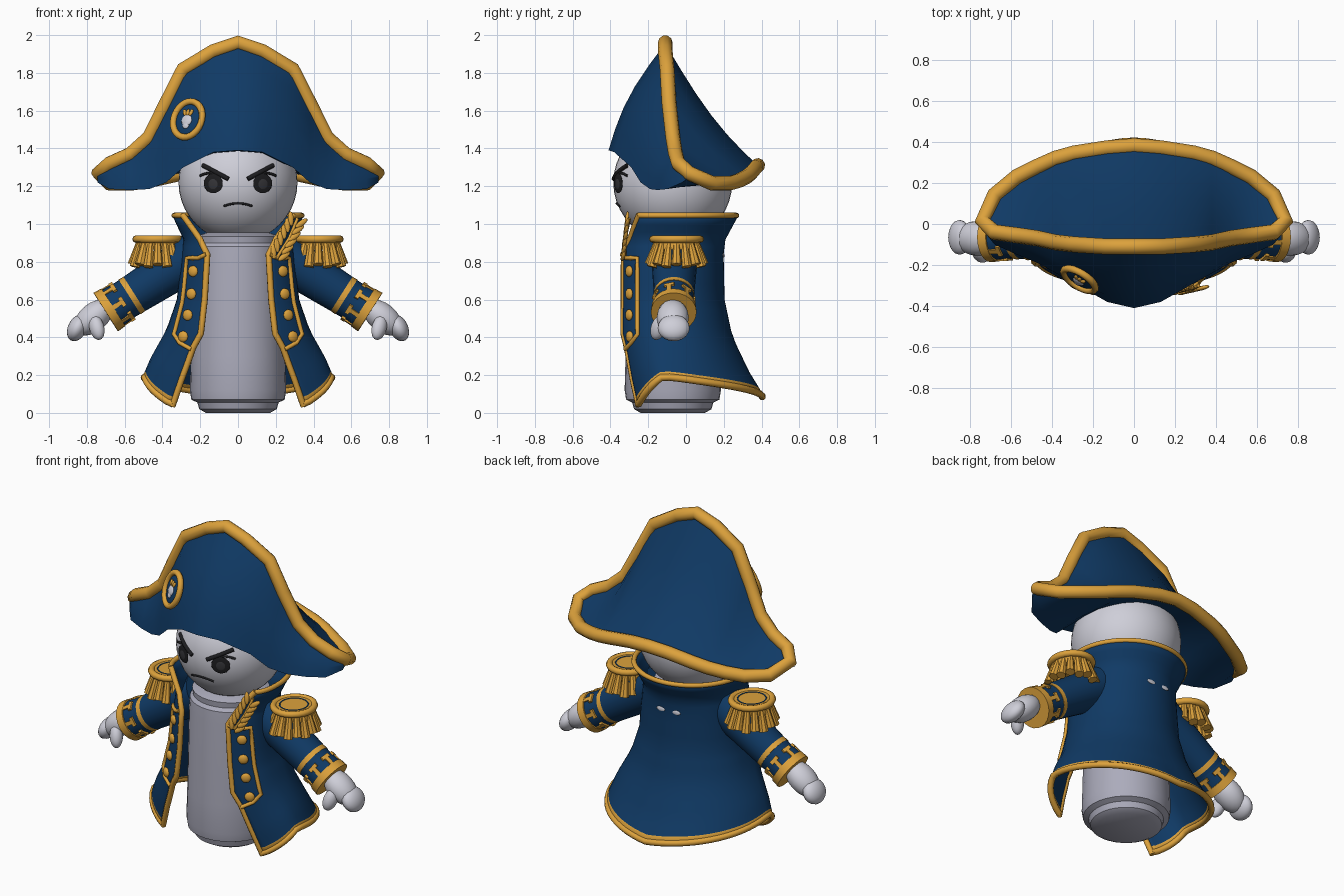
import bpy, math
from mathutils import Vector, Matrix

if "Cube" in bpy.data.objects:
    bpy.data.objects.remove(bpy.data.objects["Cube"])

def material(name, rgb):
    m = bpy.data.materials.new(name)
    m.diffuse_color = (*rgb, 1)
    m.use_nodes = True
    m.node_tree.nodes["Principled BSDF"].inputs["Base Color"].default_value = m.diffuse_color
    return m

NAVY = material("navy cloth", (0.005, 0.042, 0.13))
GOLD = material("gold trim", (0.72, 0.36, 0.045))
PALE = material("pale skin", (0.62, 0.62, 0.69))
GREY = material("grey body", (0.41, 0.41, 0.50))
BLACK = material("black ink", (0.012, 0.012, 0.014))
IRIS = material("dark iris", (0.035, 0.035, 0.04))

def finish(name, *mats, angle=40):
    ob = bpy.context.object
    ob.name = name
    for m in mats:
        ob.data.materials.append(m)
    bpy.ops.object.shade_smooth_by_angle(angle=math.radians(angle))
    return ob

def activate(ob):
    bpy.ops.object.select_all(action='DESELECT')
    bpy.context.view_layer.objects.active = ob
    ob.select_set(True)

def mesh(name, verts, faces, *mats, angle=40):
    me = bpy.data.meshes.new(name)
    me.from_pydata(verts, [], faces)
    ob = bpy.data.objects.new(name, me)
    bpy.context.collection.objects.link(ob)
    activate(ob)
    return finish(name, *mats, angle=angle)

def ellipsoid(name, loc, size, mat, normal=None, roll=0, seg=20):
    # the local y axis is turned to the normal, then rolled about it
    bpy.ops.mesh.primitive_uv_sphere_add(segments=seg, ring_count=seg // 2, radius=1)
    ob = finish(name, mat, angle=60)
    q = Vector(normal).to_track_quat('Y', 'Z').to_matrix().to_4x4() if normal else Matrix()
    ob.matrix_world = (Matrix.Translation(loc) @ q @ Matrix.Rotation(roll, 4, 'Y')
                       @ Matrix.Diagonal((*size, 1)))
    return ob

def cone(name, a, b, ra, rb, mat, seg=24):
    a, b = Vector(a), Vector(b)
    bpy.ops.mesh.primitive_cone_add(vertices=seg, radius1=ra, radius2=rb, depth=(b - a).length)
    ob = finish(name, mat)
    ob.matrix_world = Matrix.Translation((a + b) / 2) @ (b - a).to_track_quat('Z', 'Y').to_matrix().to_4x4()
    return ob

def tube(name, pts, r, mat, cyclic=False, res=2):
    cu = bpy.data.curves.new(name, 'CURVE')
    cu.dimensions = '3D'
    cu.bevel_depth, cu.bevel_resolution, cu.use_fill_caps = r, res, True
    sp = cu.splines.new('POLY')
    sp.points.add(len(pts) - 1)
    for p, co in zip(sp.points, pts):
        p.co = (*co, 1)
    sp.use_cyclic_u = cyclic
    ob = bpy.data.objects.new(name, cu)
    bpy.context.collection.objects.link(ob)
    activate(ob)
    bpy.ops.object.convert(target='MESH')
    return finish(name, mat, angle=60)

def lerp(a, b, t):
    return a + (b - a) * t

CY = -0.07  # body axis in y

# Body: turned peg
prof = [(.17, 0), (.205, .02), (.215, .055), (.247, .07), (.255, .12), (.25, .3), (.24, .8),
        (.235, .88), (.218, .9), (.222, .935), (.15, .96)]
N = 32
verts = [(r * math.cos(i * math.tau / N), CY + r * math.sin(i * math.tau / N), z)
         for r, z in prof for i in range(N)]
faces = [(j * N + i, j * N + (i + 1) % N, (j + 1) * N + (i + 1) % N, (j + 1) * N + i)
         for j in range(len(prof) - 1) for i in range(N)]
faces += [tuple(range(N))[::-1], tuple(range(len(verts) - N, len(verts)))]
mesh("body", verts, faces, GREY, angle=35)

# Head and face
HC, HR = Vector((0, CY, 1.22)), 0.315
ellipsoid("head", HC, (HR, HR, HR), PALE, seg=40)

def face_pt(x, z, off=0.002):
    d = z - HC.z
    p = Vector((x, -math.sqrt(HR * HR - x * x - d * d), d))
    return HC + p * (1 + off / HR)

for s in (-1, 1):
    p = face_pt(s * .13, 1.215)
    ellipsoid("eye", p, (.055, .006, .052), BLACK, p - HC)
    ellipsoid("iris", face_pt(s * .13, 1.212, .005), (.03, .005, .03), IRIS, p - HC)
    tube("eyelid", [face_pt(s * lerp(.065, .2, t / 5), 1.24 + .03 * math.sin(t / 5 * 2.6)) for t in range(6)],
         .007, BLACK)
    tube("eyebrow", [face_pt(s * lerp(.05, .185, t / 4), lerp(1.238, 1.31, t / 4)) for t in range(5)], .012, BLACK)
tube("mouth", [face_pt(x * .025, 1.11 - .0016 * x * x) for x in range(-3, 4)], .006, BLACK)

# Coat: rows of height, side radius, back radius, front radius, opening angle
ROWS = [(0, .50, .48, .22, 136), (.15, .455, .40, .25, 139), (.33, .385, .325, .28, 142),
        (.41, .36, .30, .29, 147), (.6, .315, .265, .29, 146), (.84, .29, .26, .29, 146),
        (.92, .28, .27, .28, 134), (1.05, .34, .34, .27, 120)]

def coat(t, h, out=0.0, deg=None):
    """Point on the coat: t from -1 to 1 around the back, h upward from the hem."""
    i = max(k for k in range(len(ROWS) - 1) if ROWS[k][0] <= h)
    a, b = ROWS[i], ROWS[i + 1]
    f = (h - a[0]) / (b[0] - a[0])
    rx, rb, rf, ph = (lerp(a[k], b[k], f) for k in range(1, 5))
    ang = math.radians(deg if deg is not None else t * ph)
    c = math.cos(ang)
    u = abs(math.degrees(ang))
    hem = lerp(.075, .185, u / 95) if u < 95 else lerp(.185, .035, min(1, (u - 95) / 40))
    z = h if h >= .6 else hem + h * (1 - hem / .6)
    y = (rb + out) * c if c > 0 else -(rf + out) * abs(c) ** .6
    return Vector(((rx + out) * math.sin(ang), CY + y, z))

hs = [0, .05, .1, .15, .2, .26, .33, .37, .41, .47, .53, .6, .68, .76, .84, .88, .92, .96, 1.0, 1.05]
M = 48
verts = [coat(2 * i / M - 1, h) for h in hs for i in range(M + 1)]
faces = [(j * (M + 1) + i, j * (M + 1) + i + 1, (j + 1) * (M + 1) + i + 1, (j + 1) * (M + 1) + i)
         for j in range(len(hs) - 1) for i in range(M)]
ob = mesh("coat", verts, [f[::-1] for f in faces], NAVY, GOLD, angle=50)
for k, f in enumerate(ob.data.polygons):
    f.material_index = 1 if k < M else 0        # hem band
sol = ob.modifiers.new("thickness", 'SOLIDIFY')
sol.thickness, sol.offset = .018, 0
tube("hem_trim", [coat(2 * i / M - 1, .012) for i in range(M + 1)], .019, GOLD)
tube("collar_trim", [coat(2 * i / M - 1, 1.045) for i in range(M + 1)], .015, GOLD)

for s in (-1, 1):
    tube("front_edge_trim", [coat(s, h) for h in hs], .017, GOLD)
    path = [coat(s, .84, .012)] + [coat(0, .82, .012, s * d) for d in (136, 126, 117)]
    path += [coat(0, h, .012, s * 117) for h in (.74, .66, .58, .5, .42, .38)]
    path += [coat(0, .345, .012, s * 128), coat(s, .32, .012)]
    tube("lapel_trim", path, .012, GOLD)
    for h in (.75, .63, .51, .385):
        p = coat(0, h, .012, s * 130)
        ellipsoid("coat_button", p, (.03, .016, .03), GOLD, (s * .5, -.85, 0), seg=12)
    ellipsoid("back_patch", coat(0, .835, .01, s * 10 - 3), (.03, .005, .014), PALE, (0, 1, .1), seg=12)

# Laurel sprig on one lapel
a, b = Vector((.205, -.325, .82)), Vector((.315, -.30, 1.03))
tube("laurel_stem", [a, lerp(a, b, .5) + Vector((.012, -.01, 0)), b], .009, GOLD)
for i in range(6):
    for s in (-1, 1):
        p = lerp(a, b, (i + .6) / 6) + Vector((s * .028, -.01, -s * .012))
        ellipsoid("laurel_leaf", p, (.016, .011, .04), GOLD, (.2, -1, .1), -s * .5 - .45, seg=10)

# Arms: sleeve, cuff, hand and epaulette on both sides
for s in (-1, 1):
    def P(x, y, z):
        return Vector((s * x, y, z))
    sh, wr = P(.21, -.06, .845), P(.69, -.065, .54)
    ax = (wr - sh).normalized()
    cone("sleeve", sh, wr, .125, .10, NAVY)
    cuff = wr - ax * .155
    cone("cuff", cuff, wr, .102, .113, NAVY)
    cone("cuff_top_band", cuff - ax * .018, cuff + ax * .018, .107, .109, GOLD)
    cone("cuff_end_band", wr - ax * .035, wr + ax * .012, .118, .121, GOLD)
    frame = ax.to_track_quat('Z', 'Y').to_matrix().to_4x4()
    for k in range(7):
        for w, l, d in ((.024, .075, .06), (.055, .022, .09)):   # T-shaped tabs
            bpy.ops.mesh.primitive_cube_add(size=1)
            tab = finish("cuff_tab", GOLD)
            tab.matrix_world = (Matrix.Translation(wr - ax * d) @ frame @ Matrix.Rotation(k * math.tau / 7, 4, 'Z')
                                @ Matrix.Translation((.108, 0, 0)) @ Matrix.Diagonal((.014, w, l, 1)))
    down = (s * .75, 0, -.62)
    ellipsoid("palm", P(.765, -.07, .505), (.085, .12, .075), PALE, down)
    ellipsoid("fingers", P(.85, -.065, .45), (.085, .075, .05), PALE, (s * .45, 0, -.9))
    ellipsoid("thumb", P(.748, -.145, .452), (.038, .07, .042), PALE, (-s * .25, -.3, -.9))

    # Epaulette: domed pad, rolled rim and fringe
    ec = P(.425, -.05, .905)
    cone("epaulette_pad", ec - Vector((0, 0, .04)), ec + Vector((0, 0, .025)), .115, .108, GOLD)
    ring = [(math.cos(k * math.tau / 24), math.sin(k * math.tau / 24)) for k in range(24)]
    tube("epaulette_rim", [ec + Vector((.115 * c, .125 * d, .015)) for c, d in ring], .02, GOLD, True)
    tube("epaulette_inlay", [ec + Vector((.08 * c, .085 * d, .022)) for c, d in ring], .006, NAVY, True, 1)
    for k in range(16):
        c, d = math.cos(k * math.tau / 16), math.sin(k * math.tau / 16)
        cone("epaulette_fringe", ec + Vector((.098 * c, .105 * d, -.005)),
             ec + Vector((.132 * c, .142 * d, -.12 - .012 * (k % 2))), .017, .028, GOLD, 8)

# Hat: lofted across x; columns are x, front y z, peak y z, back y z
ST = [(0, -.41, 1.39, -.11, 1.955, .38, 1.31), (.13, -.38, 1.38, -.11, 1.915, .37, 1.30),
      (.29, -.29, 1.30, -.10, 1.82, .345, 1.27), (.38, -.24, 1.22, -.09, 1.64, .32, 1.25),
      (.47, -.19, 1.185, -.07, 1.46, .28, 1.23), (.57, -.15, 1.18, -.055, 1.37, .23, 1.215),
      (.68, -.10, 1.185, -.04, 1.32, .14, 1.215), (.745, -.02, 1.22, 0, 1.285, .04, 1.26)]
verts = []
sections = [(-r[0], *r[1:]) for r in ST[:0:-1]] + ST
for x, fy, fz, py, pz, by, bz in sections:
    h = pz - fz
    for k in range(6):
        t = k / 5
        verts.append((x, lerp(fy, py, t) - .075 * h * math.sin(math.pi * t), lerp(fz, pz, t)))
    for k in range(1, 7):
        t = k / 6
        verts.append((x, lerp(py, by, t), lerp(pz, bz, t) - .09 * (pz - bz) * math.sin(math.pi * t)))
    verts += [(x, lerp(by, fy, t), lerp(bz, fz, t) + .02 * h) for t in (.3, .7)]
K, L = 14, len(sections)
faces = [(j * K + i, (j + 1) * K + i, (j + 1) * K + (i + 1) % K, j * K + (i + 1) % K)
         for j in range(L - 1) for i in range(K)]
faces += [tuple(range(K)), tuple(range((L - 1) * K, L * K))[::-1]]
mesh("hat", verts, faces, NAVY, angle=45)

# Hat rim follows the peak edge, then the back brim
half = [(r[0], r[3], r[4]) for r in ST[1:-1]] + [(.738, .015, 1.27)]
half += [(r[0], r[5], r[6]) for r in ST[-2:0:-1]]
rim = [(0, -.11, 1.96)] + half + [(0, .38, 1.31)] + [(-x, y, z) for x, y, z in half[::-1]]
tube("hat_rim", rim, .039, GOLD, True, 3)

# Cockade badge on the hat front
n = Vector((-.5, -.8, .32)).normalized()
c = Vector((-.26, -.262, 1.55))
M4 = Matrix.Translation(c) @ n.to_track_quat('Y', 'Z').to_matrix().to_4x4()
ellipsoid("badge_disc", c, (.085, .022, .10), NAVY, n, seg=24)
tube("badge_ring", [M4 @ Vector((.088 * math.cos(k * math.tau / 28), .012, .1 * math.sin(k * math.tau / 28)))
                    for k in range(28)], .018, GOLD, True)
ellipsoid("badge_emblem", M4 @ Vector((0, .02, -.008)), (.032, .012, .033), PALE, n, seg=12)
ellipsoid("badge_emblem_base", M4 @ Vector((0, .02, -.035)), (.02, .01, .02), PALE, n, seg=12)
for k in (-1, 0, 1):
    ellipsoid("badge_crown", M4 @ Vector((k * .02, .022, .035)), (.011, .009, .02), GOLD, n, k * .4, seg=8)
